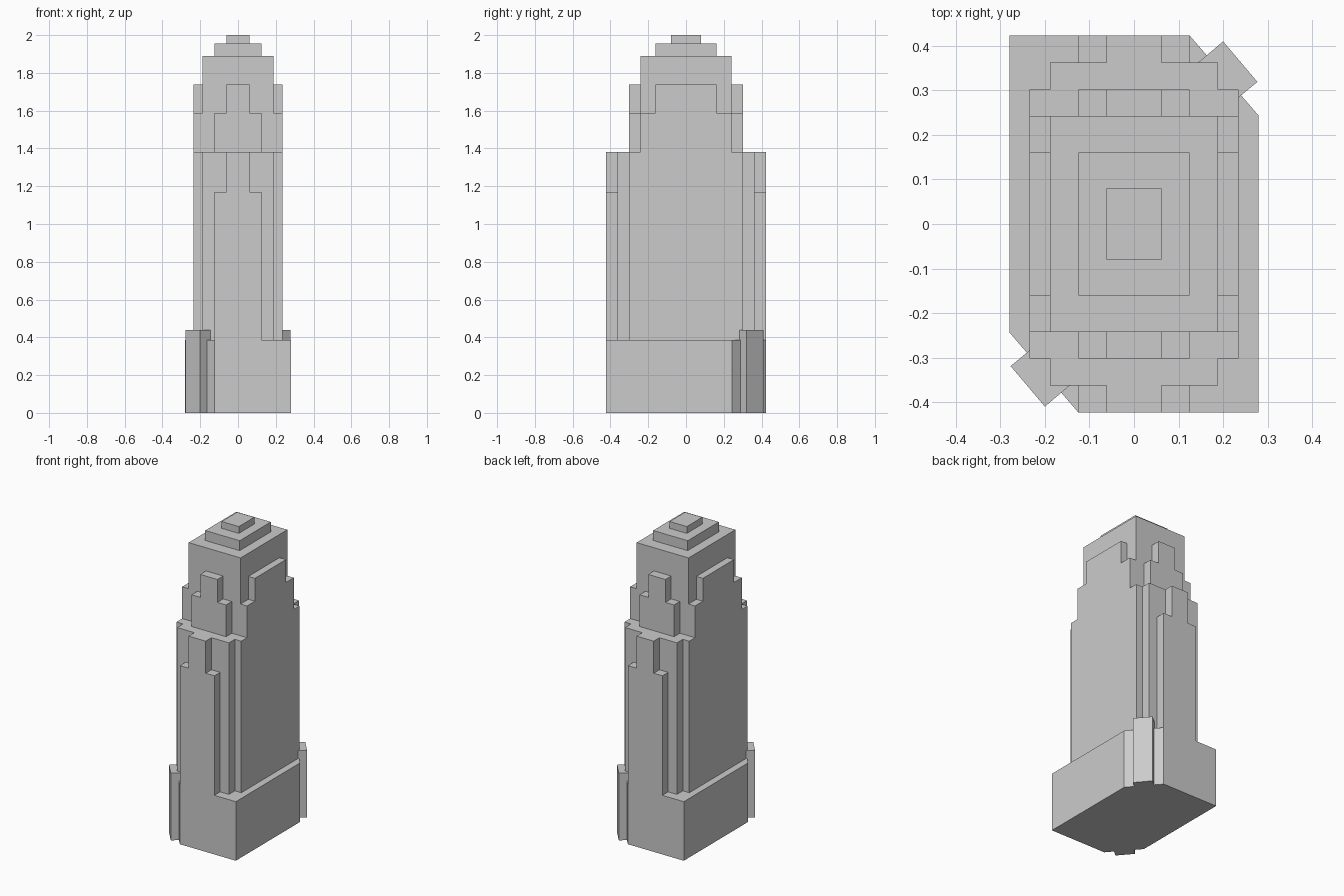
import bpy

if "Cube" in bpy.data.objects:
    bpy.data.objects.remove(bpy.data.objects["Cube"])


def prism(name, pts, lo, hi, axis='z'):
    """Extrude a closed 2D outline between lo and hi along an axis."""
    place = {'x': lambda a, b, d: (d, a, b),
             'y': lambda a, b, d: (a, d, b),
             'z': lambda a, b, d: (a, b, d)}[axis]
    n = len(pts)
    verts = [place(a, b, d) for d in (lo, hi) for a, b in pts]
    faces = [tuple(range(n))[::-1], tuple(range(n, 2 * n))]
    faces += [(i, (i + 1) % n, n + (i + 1) % n, n + i) for i in range(n)]
    if axis == 'y':
        faces = [f[::-1] for f in faces]
    mesh = bpy.data.meshes.new(name)
    mesh.from_pydata(verts, [], faces)
    obj = bpy.data.objects.new(name, mesh)
    bpy.context.collection.objects.link(obj)
    return obj


def block(name, hx, hy, lo, hi):
    return prism(name, [(-hx, -hy), (hx, -hy), (hx, hy), (-hx, hy)], lo, hi)


def stepped(name, bottom, wide, z_wide, narrow, z_narrow, depth, axis):
    """Symmetric two-step silhouette running right through the tower."""
    half = [(wide, bottom), (wide, z_wide), (narrow, z_wide), (narrow, z_narrow)]
    outline = half + [(-a, z) for a, z in reversed(half)]
    return prism(name, outline, -depth, depth, axis)


BASE, MID, TOP = 0.387, 1.38, 1.89

# Base with two opposite cut corners
half_base = [(0.28, -0.423), (0.28, 0.243), (0.125, 0.423)]
prism("base", half_base + [(-x, -y) for x, y in half_base], 0, BASE)

# Angled entrance blocks on the cut corners
entrance = [(0.277, 0.319), (0.2, 0.41), (0.125, 0.346), (0.202, 0.257)]
for name, s in (("back_entrance", 1), ("front_entrance", -1)):
    prism(name, [(s * x, s * y) for x, y in entrance], 0, 0.44)

# Lower shaft with recessed corners and stepped end bays
block("lower_shaft", 0.235, 0.302, BASE, MID)
block("lower_end_bays", 0.188, 0.363, BASE, MID)
stepped("lower_stepped_bays", BASE, 0.125, 1.17, 0.062, MID, 0.423, 'y')

# Upper shaft with stepped bays on all four sides
block("upper_shaft", 0.188, 0.242, MID, TOP)
stepped("upper_end_bays", MID, 0.125, 1.588, 0.062, 1.738, 0.302, 'y')
stepped("upper_side_bays", MID, 0.242, 1.588, 0.161, 1.738, 0.235, 'x')

# Crown tiers
block("lower_crown", 0.125, 0.161, TOP, 1.955)
block("upper_crown", 0.062, 0.08, 1.955, 2.0)
